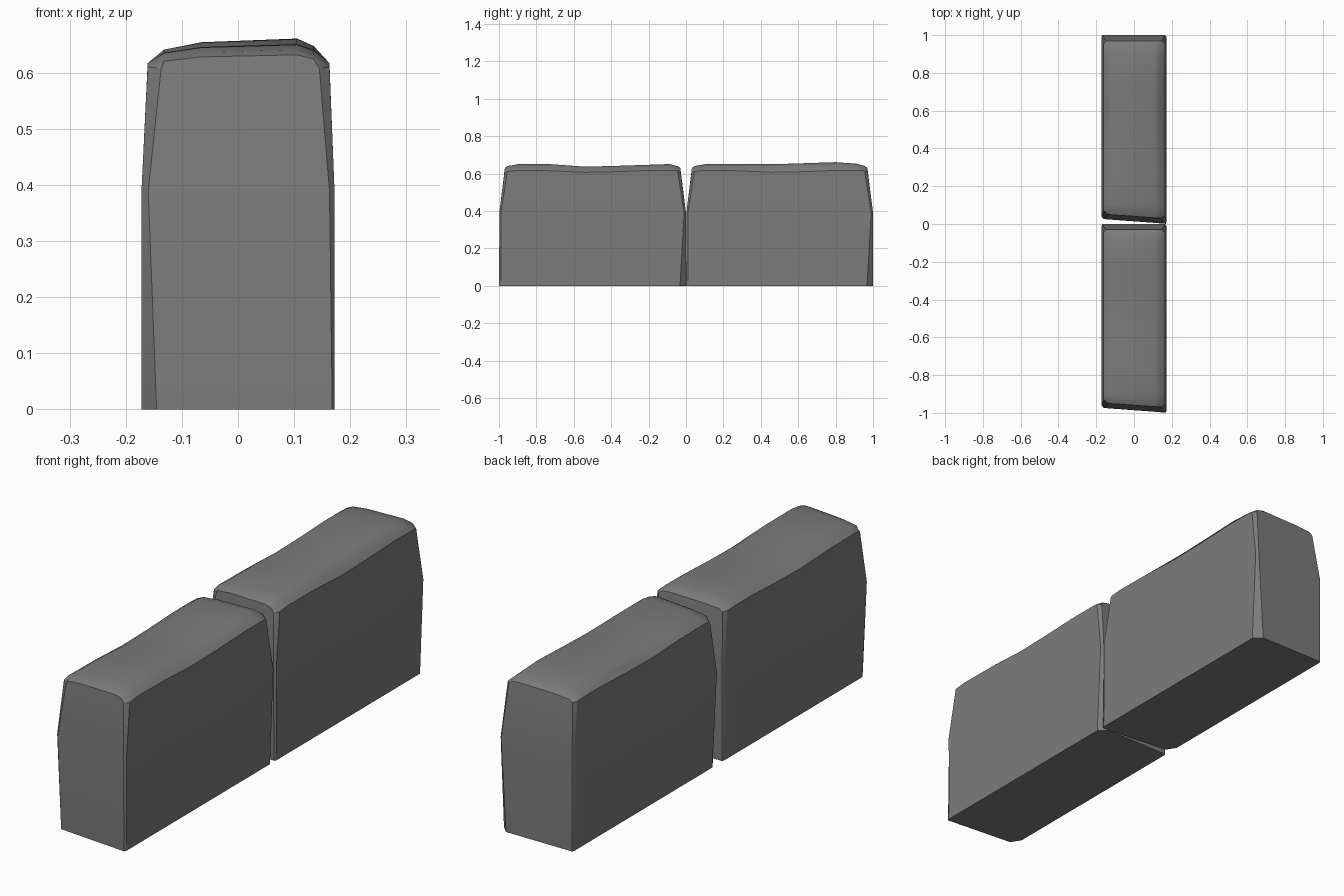
import bpy, bmesh

if "Cube" in bpy.data.objects:
    bpy.data.objects.remove(bpy.data.objects["Cube"])

stone = bpy.data.materials.new("grey stone")
stone.diffuse_color = (0.2, 0.2, 0.2, 1)
stone.use_nodes = True
stone.node_tree.nodes["Principled BSDF"].inputs["Base Color"].default_value = stone.diffuse_color

EDGE = 0.61     # height of the upper side edge
MID = 0.39      # height where the ends start leaning in


def section(xl, xr, yl, yr, edge, crown):
    """Cross-section loop; xl/xr/yl/yr give values at base, middle, upper edge."""
    def y(x):   # y along the top, slanted from left to right
        f = (x - xl[2]) / (xr[2] - xl[2])
        return yl[2] + (yr[2] - yl[2]) * f
    zs = (0, MID, edge)
    left = [(xl[i], yl[i], zs[i]) for i in range(3)]
    right = [(xr[i], yr[i], zs[i]) for i in (2, 1, 0)]
    top = [(x, y(x), edge + (crown - edge) * k)
           for x, k in ((-0.132, 0.55), (-0.065, 0.85), (0.105, 1), (0.135, 0.7))]
    return left + top + right


def block(name, y0, crowns):
    WL, WR = (-0.172, -0.172, -0.161), (0.172, 0.172, 0.163)
    s = []
    # slanted front end with a chipped left corner
    s.append(section((-0.145, -0.16, -0.137), (0.168, 0.163, 0.145),
                     (0.028, 0.026, 0.05), (0.001, 0.002, 0.03), 0.607, 0.632))
    s.append(section(WL, WR, (0.07, 0.04, 0.07), (0.012, 0.01, 0.045), 0.611, crowns[0]))
    # wavy middle
    for (t, e), c in zip(((0.1, 0.617), (0.28, 0.615), (0.46, 0.607),
                          (0.62, 0.61), (0.8, 0.617), (0.91, 0.617)), crowns[1:7]):
        s.append(section(WL, WR, (t,) * 3, (t,) * 3, e, c))
    # straight back end with a chipped right corner
    s.append(section(WL, WR, (0.99, 0.99, 0.955), (0.968, 0.99, 0.955), 0.615, crowns[7]))
    s.append(section((-0.168, -0.168, -0.15), (0.14, 0.163, 0.148),
                     (1, 1, 0.97), (1, 1, 0.97), 0.612, 0.63))

    bm = bmesh.new()
    rings = [[bm.verts.new((x, y + y0, z)) for x, y, z in r] for r in s]
    n = len(rings[0])
    for a, b in zip(rings, rings[1:]):
        for i in range(n):
            j = (i + 1) % n
            bm.faces.new((a[i], a[j], b[j], b[i]))
    for r in (rings[0], rings[-1]):
        bm.faces.new((r[0], r[1], r[-2], r[-1]))
        bm.faces.new(r[1:-1])
    bmesh.ops.recalc_face_normals(bm, faces=bm.faces)
    me = bpy.data.meshes.new(name)
    bm.to_mesh(me)
    bm.free()
    me.materials.append(stone)
    ob = bpy.data.objects.new(name, me)
    bpy.context.collection.objects.link(ob)
    bpy.ops.object.select_all(action='DESELECT')
    ob.select_set(True)
    bpy.context.view_layer.objects.active = ob
    bpy.ops.object.shade_smooth_by_angle(angle=0.5)


block("front_kerb_stone", -1.0,
      (0.641, 0.65, 0.65, 0.637, 0.641, 0.647, 0.651, 0.64))
block("back_kerb_stone", 0.0,
      (0.641, 0.65, 0.65, 0.65, 0.655, 0.661, 0.653, 0.641))
